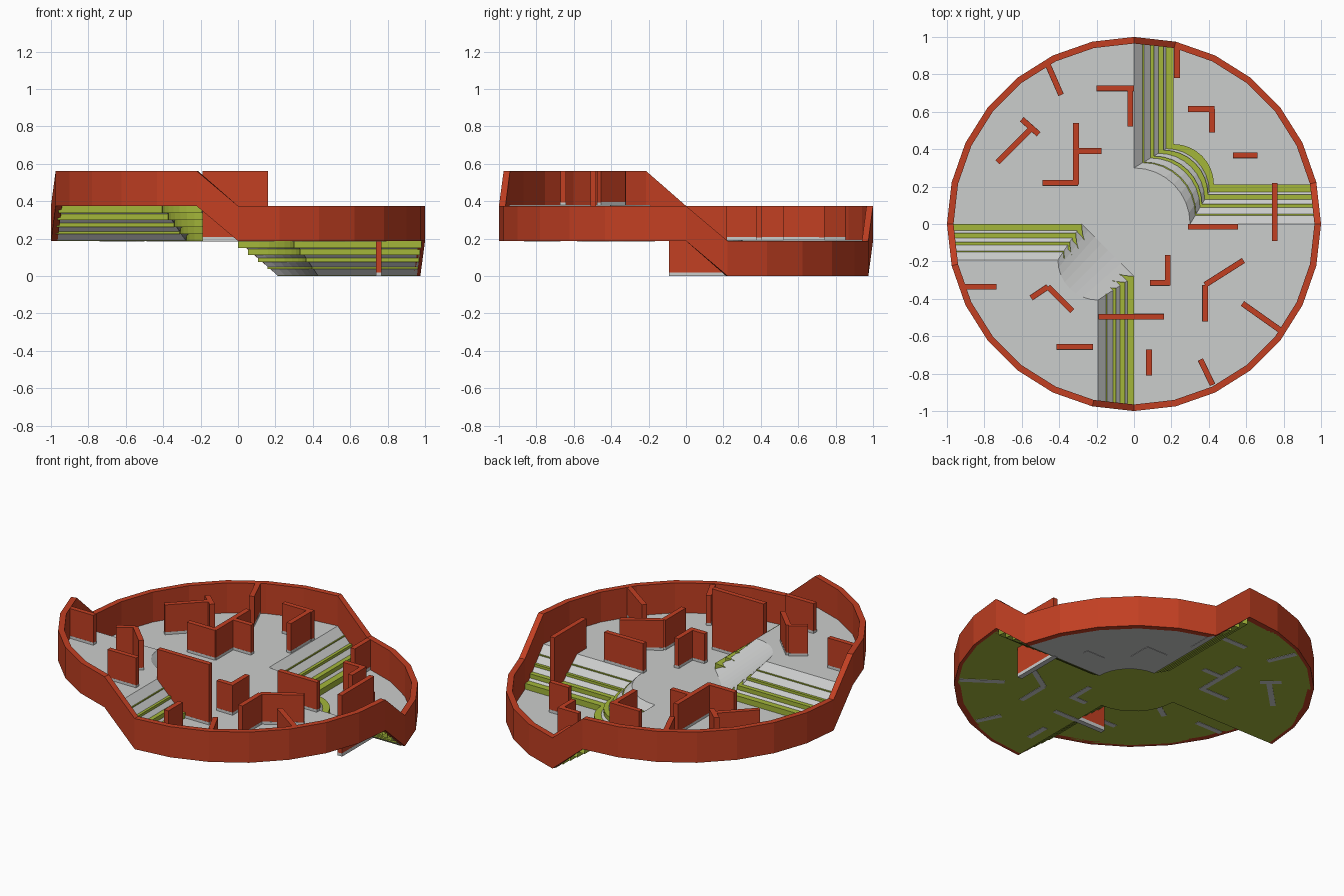
import bpy
import bmesh
from math import sin, cos, pi, radians
from mathutils import Vector

default = bpy.data.objects.get("Cube")
if default:
    bpy.data.objects.remove(default, do_unlink=True)


def material(name, color):
    mat = bpy.data.materials.new(name)
    mat.use_nodes = True
    mat.diffuse_color = (*color, 1)
    bsdf = next(n for n in mat.node_tree.nodes if n.type == 'BSDF_PRINCIPLED')
    bsdf.inputs["Base Color"].default_value = (*color, 1)
    bsdf.inputs["Roughness"].default_value = 0.8
    return mat


RED = material("brick red", (0.54, 0.05, 0.016))
GREEN = material("olive green", (0.37, 0.47, 0.042))
GREY = material("pale grey", (0.6, 0.61, 0.605))

LEVEL = 0.1875            # height of one terrace and of every wall
LOW, MID, HIGH = 0, LEVEL, 2 * LEVEL
SIDES = 28
FLOOR = 0.98              # floor radius, hidden inside the rim
STEPS = 5


def finish(name, bm, mat, recalc=True):
    if recalc:
        bmesh.ops.recalc_face_normals(bm, faces=bm.faces[:])
    mesh = bpy.data.meshes.new(name)
    bm.to_mesh(mesh)
    bm.free()
    mesh.materials.append(mat)
    obj = bpy.data.objects.new(name, mesh)
    bpy.context.collection.objects.link(obj)
    return obj


def arc(radius, start, end, count, center=0.0):
    """Points on an arc whose centre lies on the diagonal."""
    result = []
    for i in range(count + 1):
        a = radians(start + (end - start) * i / count)
        result.append(Vector((center + radius * cos(a), center + radius * sin(a))))
    return result


def sheet(name, outline, z, mat):
    bm = bmesh.new()
    face = bm.faces.new([bm.verts.new((p.x, p.y, z)) for p in outline])
    face.normal_update()
    if face.normal.z < 0:
        face.normal_flip()
    bmesh.ops.triangulate(bm, faces=[face])
    return finish(name, bm, mat, False)


def loft(name, start, end, profile, mat):
    """Sweep a (fraction, height) profile from one contour to another."""
    bm = bmesh.new()
    rows = []
    for t, z in profile:
        rows.append([bm.verts.new((*a.lerp(b, t), z)) for a, b in zip(start, end)])
    for r, s in zip(rows, rows[1:]):
        for i in range(len(r) - 1):
            bm.faces.new((r[i], r[i + 1], s[i + 1], s[i]))
    bmesh.ops.recalc_face_normals(bm, faces=bm.faces[:])
    if sum(f.normal.z * f.calc_area() for f in bm.faces) < 0:
        bmesh.ops.reverse_faces(bm, faces=bm.faces[:])
    return finish(name, bm, mat, False)


def edge_contour(depth, bend):
    """Contour along both straight edges of a quadrant, joined by a bend."""
    reach = (FLOOR ** 2 - depth ** 2) ** 0.5
    return [Vector((reach, depth))] + bend + [Vector((depth, reach))]


def opposite(points):
    return [-p for p in points]


# Contours of the two flights
BEND = 8
low_top = edge_contour(0, arc(0.3, 0, 90, BEND))
low_foot = edge_contour(0.212, arc(0.215, 0, 90, BEND, 0.212))
high_top = opposite(edge_contour(0.192, arc(0.215, 0, 90, BEND, 0.192)))
high_arc = opposite(edge_contour(0, arc(0.28, 0, 90, BEND)))
a, b = Vector((-0.28, 0)), Vector((0, -0.28))
high_chord = high_arc[:1] + [a.lerp(b, i / BEND) for i in range(BEND + 1)] + high_arc[-1:]

# Terraces
side_back = arc(FLOOR, 90, 180, SIDES // 4)
side_front = arc(FLOOR, 270, 360, SIDES // 4)


def middle_outline(high_side):
    return side_back + high_side[1:-1] + side_front + low_top[1:-1]


def quadrant_outline(contour, start):
    step = 360 / SIDES
    return arc(FLOOR, start + step, start + 90 - step, 5) + contour[::-1]


SKIN = 0.004
sheet("middle_floor", middle_outline(high_chord), MID + SKIN, GREY)
sheet("middle_floor_underside", middle_outline(high_arc), MID, GREEN)
sheet("low_floor", quadrant_outline(low_foot, 0), LOW + SKIN / 2, GREY)
high_outline = quadrant_outline(high_top, 180)
sheet("high_floor", high_outline, HIGH + SKIN, GREY)
sheet("high_floor_underside", high_outline, HIGH, GREEN)


# Ramps with steps showing through
def flight(name, foot, top, ramp_foot, z):
    rise = LEVEL / STEPS
    steps = []
    for k in range(STEPS):
        t = k / (STEPS - 1)
        steps += [(t, z + k * rise), (t, z + (k + 1) * rise)]
    loft(name + "_steps", foot, top, steps, GREEN)
    loft(name + "_ramp", ramp_foot, top, [(0, z + SKIN / 2), (1, z + LEVEL + SKIN)], GREY)


flight("low", low_foot, low_top, low_foot, LOW)
flight("high", high_arc, high_top, high_chord, MID)

# Outer rim, stepping down and up with the terraces
bm = bmesh.new()
quarter = SIDES // 4
rings = []
for i in range(SIDES):
    if 0 < i < quarter:
        z = LOW
    elif 2 * quarter < i < 3 * quarter:
        z = HIGH
    else:
        z = MID
    ang = 2 * pi * i / SIDES
    corners = [(1, z), (1, z + LEVEL), (0.965, z + LEVEL), (0.965, z)]
    rings.append([bm.verts.new((r * cos(ang), r * sin(ang), h)) for r, h in corners])
for i in range(SIDES):
    p, q = rings[i], rings[(i + 1) % SIDES]
    for j in range(4):
        k = (j + 1) % 4
        bm.faces.new((p[j], q[j], q[k], p[k]))
finish("outer_rim", bm, RED)


# Inner walls, each on a shallow grey footing
def slab(bm, p, q, width, z, top):
    p, q = Vector(p), Vector(q)
    along = (q - p).normalized()
    side = Vector((-along.y, along.x)) * width / 2
    plan = [p + side, p - side, q - side, q + side]
    bottom = [bm.verts.new((*c, z)) for c in plan]
    upper = [bm.verts.new((*c, top)) for c in plan]
    bm.faces.new(bottom)
    bm.faces.new(upper)
    for i in range(4):
        j = (i + 1) % 4
        bm.faces.new((bottom[i], bottom[j], upper[j], upper[i]))


def walls(name, paths, z, height=LEVEL):
    red, grey = bmesh.new(), bmesh.new()
    for path in paths:
        for p, q in zip(path, path[1:]):
            slab(red, p, q, 0.03, z + 0.018, z + height - 0.001)
            slab(grey, p, q, 0.031, max(0, z - 0.002), z + 0.02)
    finish(name, red, RED)
    finish(name + "_footing", grey, GREY)


walls("back_walls", [
    [(-.46, .85), (-.39, .69)],
    [(-.2, .725), (0, .725)], [(-.02, .73), (-.02, .52)],
    [(-.73, .33), (-.55, .51)], [(-.6, .56), (-.51, .48)],
    [(-.31, .54), (-.31, .21)], [(-.31, .39), (-.175, .39)], [(-.49, .22), (-.3, .22)],
], MID)
walls("front_walls", [
    [(.29, -.015), (.555, -.015)],
    [(.18, -.165), (.18, -.33)], [(.085, -.315), (.19, -.315)],
    [(.38, -.52), (.38, -.325), (.585, -.195)],
    [(.58, -.425), (.785, -.57)], [(.355, -.725), (.42, -.86)],
    [(.08, -.67), (.08, -.81)],
], MID)
walls("low_walls", [
    [(.23, .96), (.23, .78)],
    [(.29, .615), (.43, .615)], [(.417, .615), (.417, .49)],
    [(.53, .367), (.66, .367)],
], LOW)
walls("high_walls", [
    [(-.91, -.335), (-.735, -.335)],
    [(-.55, -.395), (-.46, -.335), (-.33, -.465)],
    [(-.415, -.657), (-.22, -.657)],
], HIGH)
walls("low_flight_wall", [[(.753, .22), (.753, -.09)]], LOW, 2 * LEVEL)
walls("high_flight_wall", [[(-.19, -.495), (.16, -.495)]], MID, 2 * LEVEL)
